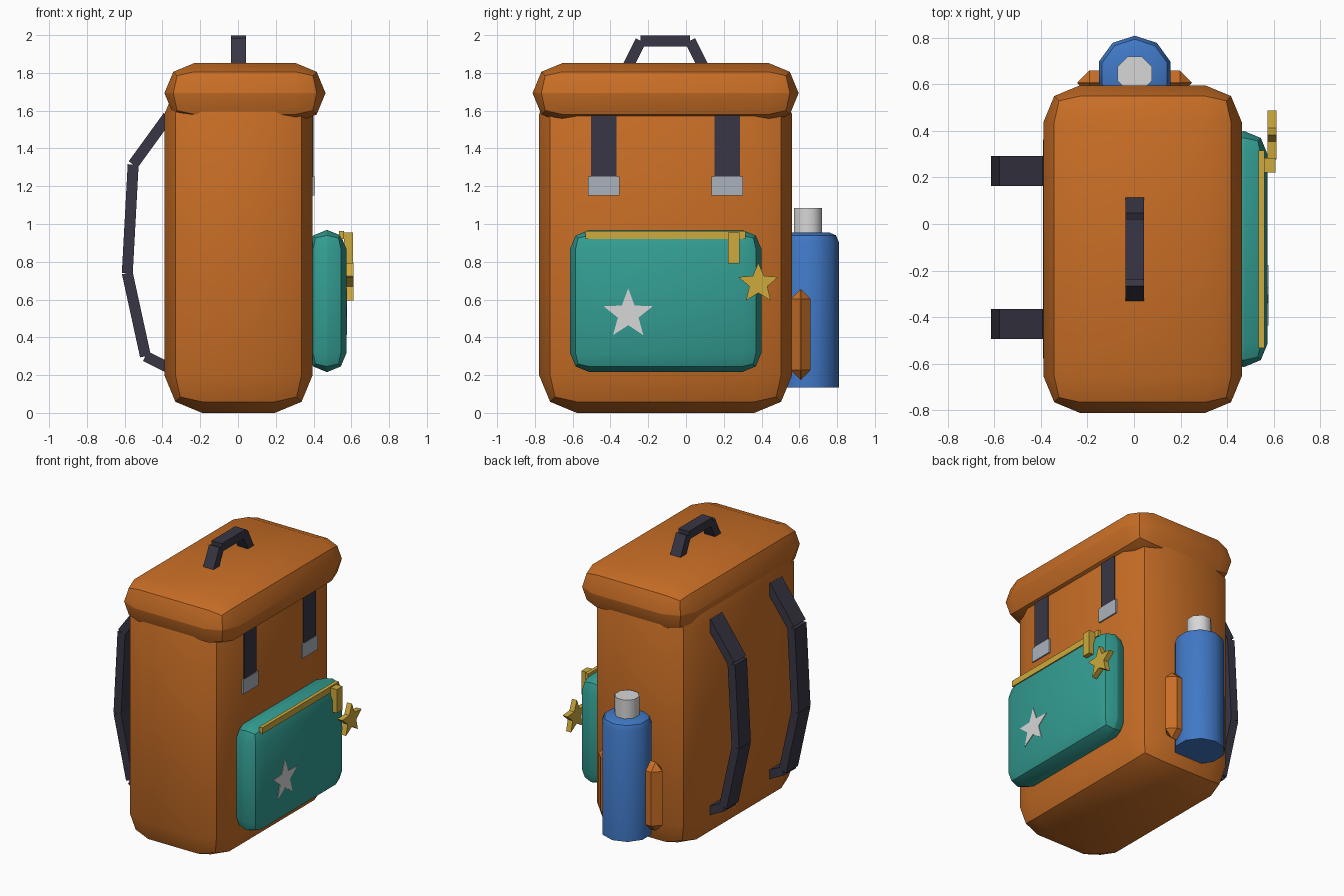
import bpy, bmesh, math
from mathutils import Vector, Matrix

if "Cube" in bpy.data.objects:
    bpy.data.objects.remove(bpy.data.objects["Cube"])


def colour(name, r, g, b):
    m = bpy.data.materials.new(name)
    m.diffuse_color = (r, g, b, 1)
    m.use_nodes = True
    m.node_tree.nodes["Principled BSDF"].inputs["Base Color"].default_value = m.diffuse_color
    return m


ORANGE = colour("orange canvas", 0.58, 0.156, 0.019)
TEAL = colour("teal canvas", 0.033, 0.34, 0.29)
DARK = colour("dark webbing", 0.04, 0.037, 0.058)
SILVER = colour("buckle grey", 0.40, 0.45, 0.50)
GOLD = colour("brass", 0.61, 0.40, 0.045)
WHITE = colour("off white", 0.68, 0.68, 0.68)
BLUE = colour("bottle blue", 0.051, 0.188, 0.56)


def finish(name, bm, mat, smooth=None):
    bmesh.ops.recalc_face_normals(bm, faces=bm.faces[:])
    me = bpy.data.meshes.new(name)
    bm.to_mesh(me)
    bm.free()
    me.materials.append(mat)
    if smooth:
        me.shade_smooth()
        me.set_sharp_from_angle(angle=math.radians(smooth))
    ob = bpy.data.objects.new(name, me)
    bpy.context.collection.objects.link(ob)
    return ob


def box(name, xs, ys, zs, mat, bevel=0, segments=2):
    """Box given by its three ranges, with all edges optionally rounded."""
    bm = bmesh.new()
    bmesh.ops.create_cube(bm, size=1)
    for v in bm.verts:
        v.co = [(r[0] + r[1]) / 2 + c * (r[1] - r[0]) for r, c in zip((xs, ys, zs), v.co)]
    if bevel:
        bmesh.ops.bevel(bm, geom=bm.edges[:], offset=bevel, segments=segments,
                        profile=0.5, affect='EDGES', clamp_overlap=True)
    return finish(name, bm, mat, 30 if bevel and segments > 1 else None)


def webbing(name, points, width, thick, mat):
    """A straight padded block for each step along a path in the x or y plane."""
    bm = bmesh.new()
    for a, b in zip(points, points[1:]):
        a, b = Vector(a), Vector(b)
        along = (b - a).normalized()
        side = Vector((0, 1, 0)) if abs(along.y) < 1e-6 else Vector((1, 0, 0))
        rot = Matrix((side, along.cross(side), along)).transposed().to_4x4()
        mat4 = (Matrix.Translation((a + b) / 2) @ rot
                @ Matrix.Diagonal((width, thick, (b - a).length, 1)))
        bmesh.ops.create_cube(bm, size=1, matrix=mat4)
    return finish(name, bm, mat)


def star(name, x0, x1, y, z, radius, ratio, mat):
    bm = bmesh.new()
    ring = []
    for i in range(10):
        r = radius * (ratio if i % 2 else 1)
        a = math.pi / 2 + i * math.pi / 5
        ring.append(bm.verts.new((x0, y + r * math.cos(a), z + r * math.sin(a))))
    face = bm.faces.new(ring)
    ext = bmesh.ops.extrude_face_region(bm, geom=[face])["geom"]
    bmesh.ops.translate(bm, vec=(x1 - x0, 0, 0),
                        verts=[v for v in ext if isinstance(v, bmesh.types.BMVert)])
    return finish(name, bm, mat)


def lathe(name, profile, sides, start, centre, mat, smooth):
    """Closed turned shape from (radius, z) pairs."""
    bm = bmesh.new()
    rings = []
    for r, z in profile:
        rings.append([bm.verts.new((centre[0] + r * math.cos(start + i * math.tau / sides),
                                    centre[1] + r * math.sin(start + i * math.tau / sides), z))
                      for i in range(sides)])
    for lo, hi in zip(rings, rings[1:]):
        for i in range(sides):
            j = (i + 1) % sides
            bm.faces.new((lo[i], lo[j], hi[j], hi[i]))
    bm.faces.new(rings[0][::-1])
    bm.faces.new(rings[-1])
    return finish(name, bm, mat, smooth)


# Main bag and lid
box("bag_body", (-0.39, 0.395), (-0.778, 0.562), (0, 1.78), ORANGE, 0.2)
box("lid_flap", (-0.389, 0.463), (-0.812, 0.596), (1.534, 1.852), ORANGE, 0.158)

# Outer pocket with its zip, pull tab, charm and star patch
box("front_pocket", (0.368, 0.574), (-0.614, 0.399), (0.217, 0.968), TEAL, 0.1)
box("pocket_zip", (0.535, 0.56), (-0.532, 0.315), (0.92, 0.963), GOLD)
box("zip_pull", (0.56, 0.608), (0.222, 0.284), (0.79, 0.955), GOLD)
star("star_charm", 0.574, 0.612, 0.383, 0.685, 0.111, 0.45, GOLD)
star("star_patch", 0.572, 0.578, -0.306, 0.522, 0.137, 0.42, WHITE)

# Lid straps with buckles
for side, y in (("left", -0.436), ("right", 0.218)):
    box("lid_strap_" + side, (0.38, 0.401), (y - 0.067, y + 0.067), (1.22, 1.6), DARK)
    box("buckle_" + side, (0.38, 0.405), (y - 0.084, y + 0.084), (1.151, 1.251), SILVER)

# Shoulder straps
path = [(-0.37, 1.57), (-0.555, 1.315), (-0.586, 0.74), (-0.49, 0.30), (-0.37, 0.24)]
for side, y in (("left", -0.43), ("right", 0.228)):
    webbing("shoulder_strap_" + side, [(x, y, z) for x, z in path], 0.13, 0.058, DARK)

# Carry handle
webbing("carry_handle", [(0.003, -0.315, 1.82), (0.003, -0.24, 1.97),
                         (0.003, 0.022, 1.97), (0.003, 0.097, 1.82)], 0.08, 0.058, DARK)

# Bottle, cap and side holder
lathe("bottle", [(0.162, 0.135), (0.162, 0.905), (0.147, 0.94), (0.112, 0.955)],
      10, math.pi / 2, (0.003, 0.647), BLUE, 40)
lathe("bottle_cap", [(0.08, 0.94), (0.08, 1.085)], 8, math.pi / 8, (0.003, 0.646), WHITE, 46)
box("bottle_holder", (-0.243, 0.249), (0.554, 0.66), (0.175, 0.655), ORANGE, 0.052, 1)
